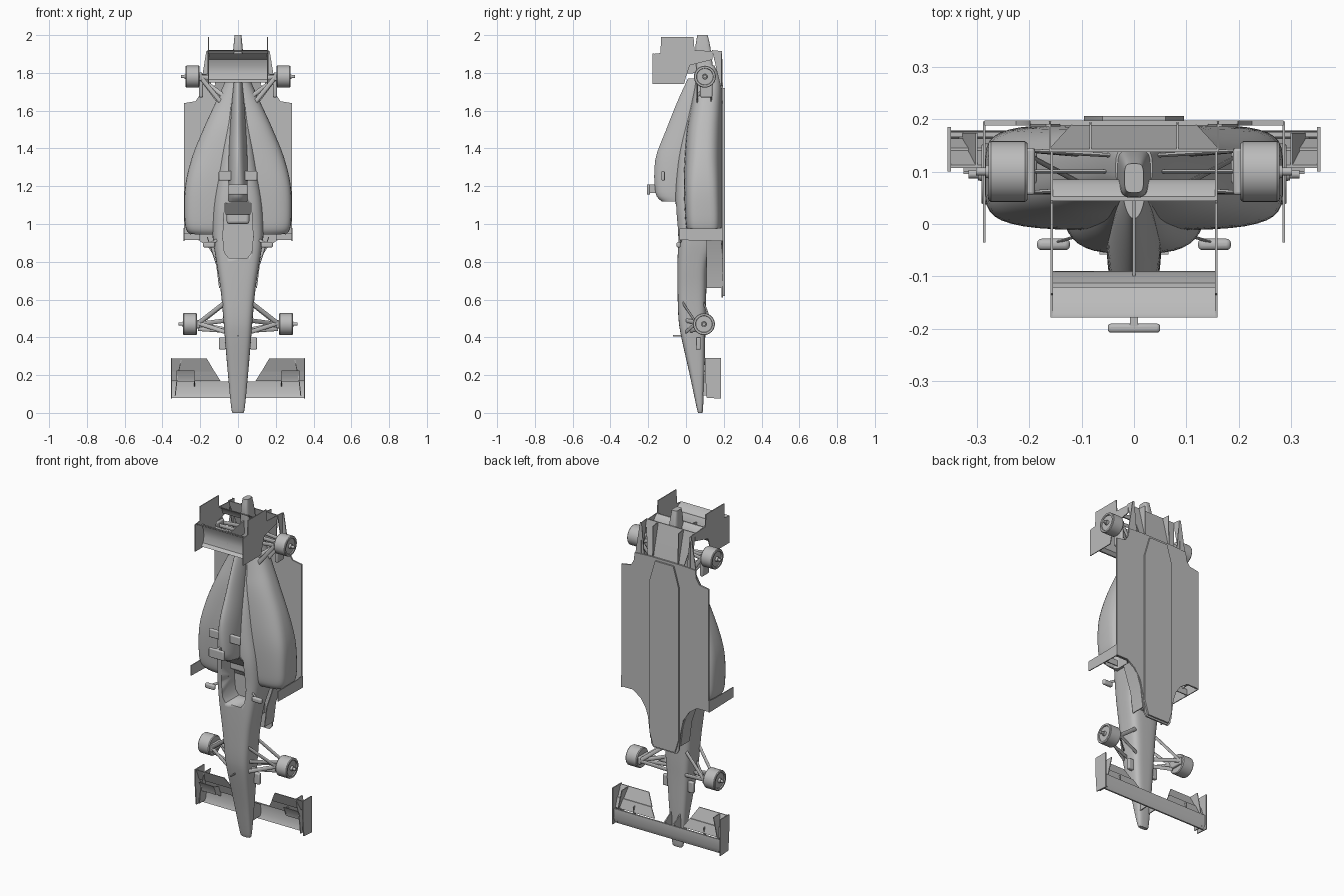
import bpy, bmesh, math
from mathutils import Vector

if "Cube" in bpy.data.objects:
    bpy.data.objects.remove(bpy.data.objects["Cube"], do_unlink=True)

grey = bpy.data.materials.new("body_grey")
grey.use_nodes = True
grey.diffuse_color = (0.5, 0.5, 0.5, 1)
grey.node_tree.nodes["Principled BSDF"].inputs["Base Color"].default_value = (0.5, 0.5, 0.5, 1)


def activate(ob):
    bpy.ops.object.select_all(action="DESELECT")
    ob.select_set(True)
    bpy.context.view_layer.objects.active = ob


def finish(name, bm, mirror=False, bevel=0):
    bmesh.ops.recalc_face_normals(bm, faces=bm.faces)
    me = bpy.data.meshes.new(name)
    bm.to_mesh(me)
    bm.free()
    me.materials.append(grey)
    ob = bpy.data.objects.new(name, me)
    bpy.context.collection.objects.link(ob)
    if bevel:
        mod = ob.modifiers.new("Bevel", "BEVEL")
        mod.width, mod.segments = bevel, 3
    if mirror:
        ob.modifiers.new("Mirror", "MIRROR")
    activate(ob)
    bpy.ops.object.shade_smooth_by_angle(angle=math.radians(35))
    return ob


def prism(name, pts, axis, lo, hi, mirror=False, bevel=0):
    """Extrude a flat outline along one axis; pts hold the other two coordinates in order."""
    bm = bmesh.new()

    def place(p, v):
        c = list(p)
        c.insert("xyz".index(axis), v)
        return bm.verts.new(c)
    bridge(bm, [[place(p, v) for p in pts] for v in (lo, hi)])
    return finish(name, bm, mirror, bevel)


def box(name, x, y, z, mirror=False, bevel=0):
    pts = [(x[0], y[0]), (x[1], y[0]), (x[1], y[1]), (x[0], y[1])]
    return prism(name, pts, "z", z[0], z[1], mirror, bevel)


def sheet(name, path, lo, hi, thick=0.005, mirror=False):
    """Thin curved panel following a side path, spanning sideways."""
    return prism(name, path + [(y - thick, z) for y, z in reversed(path)], "x", lo, hi, mirror)


def symmetric(half):
    return half + [(-x, z) for x, z in reversed(half)]


def bridge(bm, rings):
    for r, s in zip(rings, rings[1:]):
        for i in range(len(r)):
            j = (i + 1) % len(r)
            bm.faces.new((r[i], r[j], s[j], s[i]))
    bm.faces.new(rings[0])
    bm.faces.new(rings[-1])


def ramp(name, rows, thick, mirror=False):
    """Thin panel through rows of: inner x, outer x, y, z."""
    bm = bmesh.new()
    bridge(bm, [[bm.verts.new(p) for p in ((a, y, z), (b, y, z), (b, y - thick, z), (a, y - thick, z))]
                for a, b, y, z in rows])
    return finish(name, bm, mirror)


def loft(name, keys, n=40, steps=4):
    """Smooth hull through sections: z, half width, top y, bottom y, squareness."""
    keys = [Vector(k) for k in keys]
    ext = [keys[0]] + keys + [keys[-1]]
    path = []
    for p, a, b, q in zip(ext, ext[1:], ext[2:], ext[3:]):
        for s in range(steps):
            t = s / steps
            path.append(a + (b - p) * 0.5 * t + (p * 2 - a * 5 + b * 4 - q) * 0.5 * t * t
                        + (a * 3 - p - b * 3 + q) * 0.5 * t ** 3)
    path.append(keys[-1])
    bm, rings = bmesh.new(), []
    for z, w, top, low, e in path:
        ring = []
        for i in range(n):
            c, s = math.cos(math.tau * (i + .5) / n), math.sin(math.tau * (i + .5) / n)
            x = w * math.copysign(abs(c) ** (2 / e), c)
            y = (top + low) / 2 + (low - top) / 2 * math.copysign(abs(s) ** (2 / e), s)
            ring.append(bm.verts.new((x, y, z)))
        rings.append(ring)
    bridge(bm, rings)
    return finish(name, bm)


def lathe(name, prof, y, z, n=32):
    """Revolve an (x, radius) profile about a sideways axle, both sides."""
    bm = bmesh.new()
    bridge(bm, [[bm.verts.new((x, y + r * math.cos(math.tau * i / n), z + r * math.sin(math.tau * i / n)))
                 for i in range(n)] for x, r in prof])
    return finish(name, bm, mirror=True)


def rod(name, a, b, r=0.006):
    """Flattened suspension link, both sides."""
    a, b = Vector(a), Vector(b)
    d = (b - a).normalized()
    u = d.cross(Vector((0, 1, 0))).normalized()
    v = d.cross(u)
    bm = bmesh.new()
    bridge(bm, [[bm.verts.new(p + u * r * 1.9 * math.cos(math.tau * i / 10) + v * r * .7 * math.sin(math.tau * i / 10))
                 for i in range(10)] for p in (a, b)])
    return finish(name, bm, mirror=True)


def cut(ob, cutter):
    mod = ob.modifiers.new("Cut", "BOOLEAN")
    mod.operation, mod.object, mod.solver = "DIFFERENCE", cutter, "EXACT"
    activate(ob)
    bpy.ops.object.modifier_apply(modifier=mod.name)


# Nose, survival cell and the shoulders behind the cockpit
tub = loft("nose_and_tub", [
    (0, .024, .066, .084, 2.5), (.02, .035, .058, .09, 3), (.2, .053, .02, .098, 3.5), (.4, .07, -.025, .102, 4),
    (.5, .078, -.04, .105, 4), (.65, .092, -.045, .108, 4), (.8, .115, -.046, .12, 4),
    (.95, .136, -.045, .185, 4), (1.1, .132, -.056, .19, 3.6), (1.25, .112, -.053, .19, 3),
    (1.4, .09, -.035, .19, 2.8), (1.6, .06, .012, .18, 2.6), (1.74, .04, .045, .16, 2.6)])

# Sidepods sweeping in to the tail
pods = loft("sidepods", [
    (.945, .255, .02, .18, 4.5), (.975, .276, .002, .188, 5), (1.05, .284, -.006, .19, 5), (1.2, .28, -.012, .19, 4.2),
    (1.35, .245, -.008, .19, 3.2), (1.5, .185, .005, .19, 2.8), (1.62, .13, .028, .19, 2.6),
    (1.75, .07, .05, .185, 2.5), (1.84, .035, .065, .15, 3)])

# Cockpit well and radiator inlets
well = prism("cockpit_cutter", symmetric([(.05, .82), (.072, .85), (.08, .93), (.07, 1.11)]), "y", -.3, .08)
inlet = box("inlet_cutter", (.15, .25), (.035, .14), (.9, 1.06), mirror=True, bevel=.02)
for body, cutter in ((tub, well), (pods, well), (pods, inlet)):
    cut(body, cutter)
for cutter in (well, inlet):
    bpy.data.objects.remove(cutter, do_unlink=True)
box("seat_back", (-.06, .06), (.0, .08), (1.0, 1.1), bevel=.015)
prism("headrest", [(-.01, 1.05), (-.058, 1.11), (.05, 1.11), (.05, 1.05)], "x", -.066, .066)

# Engine cover, roll hoop and tail
loft("engine_cover", [
    (1.12, .05, -.13, .1, 2.6), (1.17, .052, -.163, .1, 2.4), (1.34, .05, -.163, .1, 1.8),
    (1.5, .042, -.105, .1, 1.6), (1.65, .032, -.045, .1, 1.6), (1.77, .02, .01, .1, 1.8)])
loft("tail_structure", [
    (1.6, .06, .05, .16, 3), (1.8, .035, .055, .145, 4), (1.93, .025, .05, .13, 4), (2, .018, .06, .115, 4)])
box("camera_bar", (-.05, .05), (-.207, -.19), (1.155, 1.21), bevel=.006)
box("camera_stalk", (-.008, .008), (-.195, -.14), (1.165, 1.21))
box("airbox_winglet", (.035, .102), (-.13, -.112), (1.23, 1.28), mirror=True, bevel=.006)

# Mirrors, nose cameras and sensor
box("mirror", (.122, .185), (-.05, -.028), (.875, .905), mirror=True, bevel=.009)
rod("mirror_stay", (.1, -.02, .92), (.15, -.036, .895), .004)
box("nose_camera", (.064, .1), (.055, .078), (.335, .4), mirror=True, bevel=.006)
box("sensor_mast", (-.003, .003), (-.07, .0), (.405, .412))

# Floor, splitter, plank and vanes
prism("floor", symmetric([(.075, .61), (.09, .63), (.1, .73), (.12, .82), (.16, .88), (.21, .915), (.285, .915),
                          (.285, 1.64), (.225, 1.65), (.205, 1.68), (.198, 1.73), (.11, 1.735)]), "y", .188, .197)
prism("plank", symmetric([(.07, .62), (.095, .7), (.095, 1.6), (.06, 1.72)]), "y", .195, .206)
box("splitter_stay", (-.05, .05), (.09, .19), (.7, .97), bevel=.01)
prism("bargeboard", [(.1, .66), (.115, .78), (.165, .93), (.16, .93), (.11, .78), (.095, .66)],
      "y", .108, .192, mirror=True)
prism("side_vane", [(-.035, .915), (.195, .91), (.195, .98), (.14, .975), (-.035, .975)], "x", .283, .288, mirror=True)
box("vane_bridge", (.2, .286), (.1, .106), (.915, .95), mirror=True)

# Flared diffuser with fins and edge plates
ramp("diffuser_roof", [(-.112, .112, .196, 1.7), (-.13, .13, .178, 1.78), (-.162, .162, .143, 1.92)], .006)
prism("diffuser_edge", [(.14, 1.72), (.199, 1.72), (.168, 1.915), (.158, 1.915)], "y", .186, .191, mirror=True)
for x in (.083, .16):
    prism("diffuser_fin", [(.185, 1.72), (.195, 1.73), (.191, 1.915), (.14, 1.92), (.165, 1.8)],
          "x", x - .002, x + .002, mirror=True)

# Front wing
sheet("front_wing_main", [(.165, .08), (.178, .11), (.175, .165)], -.349, .349, .009)
prism("front_wing_pylon", [(.07, .09), (.168, .095), (.168, .16), (.07, .22)], "x", .026, .032, mirror=True)
ramp("front_wing_lower_flap", [(.092, .349, .163, .168), (.126, .349, .145, .222)], .005, mirror=True)
ramp("front_wing_upper_flap", [(.125, .349, .14, .22), (.165, .349, .112, .287)], .005, mirror=True)
prism("front_endplate", [(.11, .08), (.185, .075), (.185, .29), (.1, .29), (.1, .22)], "x", .349, .355, mirror=True)
prism("wing_turning_vane", [(.335, .09), (.325, .18), (.302, .285), (.298, .285), (.32, .18), (.33, .09)],
      "y", .11, .173, mirror=True)
sheet("wing_cascade", [(.125, .165), (.12, .19), (.1, .225)], .23, .325, .005, mirror=True)
prism("cascade_strut", [(.118, .17), (.165, .14), (.165, .2), (.1, .22)], "x", .228, .232, mirror=True)

# Rear wing
sheet("rear_wing_main", [(-.115, 1.75), (-.098, 1.765), (-.09, 1.8), (-.094, 1.84), (-.112, 1.878)], -.155, .155, .009)
sheet("rear_wing_flap", [(-.116, 1.872), (-.14, 1.885), (-.172, 1.902)], -.155, .155, .006)
sheet("beam_wing", [(.085, 1.87), (.075, 1.9), (.052, 1.918)], -.155, .155, .008)
prism("rear_endplate", [(-.178, 1.74), (-.01, 1.74), (.0, 1.78), (.02, 1.84), (.06, 1.85), (.14, 1.87),
                        (.14, 1.915), (.045, 1.92), (.04, 1.99), (-.132, 1.99), (-.135, 1.905), (-.178, 1.9)],
      "x", .154, .159, mirror=True)
prism("rear_wing_pylon", [(-.1, 1.79), (.07, 1.8), (.07, 1.88), (-.1, 1.85)], "x", -.003, .003)

# Wheel drums and axles
for end, x, y, z in (("front", .217, .095, .47), ("rear", .203, .1, 1.78)):
    lathe(end + "_wheel_drum", [(x, .03), (x, .054), (x + .005, .058), (x + .07, .058), (x + .074, .055),
                                (x + .074, .045), (x + .068, .043), (x + .068, .014), (x + .08, .012),
                                (x + .08, .008), (x + .098, .008)], y, z)
    box(end + "_upright", (x - .014, x + .01), (y - .045, y + .045), (z - .022, z + .022), mirror=True, bevel=.006)
box("rear_brake_duct", (.185, .207), (.075, .14), (1.67, 1.77), mirror=True, bevel=.008)

# Suspension links: hub point to body point
front = (((.21, .055, .475), (.07, .0, .43)), ((.21, .055, .475), (.075, -.015, .58)),
         ((.21, .135, .47), (.06, .09, .44)), ((.21, .135, .47), (.07, .095, .58)),
         ((.21, .13, .47), (.06, -.01, .49)), ((.21, .07, .445), (.06, .02, .435)))
rear = (((.2, .06, 1.78), (.04, .07, 1.76)), ((.2, .06, 1.78), (.07, .06, 1.62)),
        ((.2, .14, 1.78), (.03, .13, 1.8)), ((.2, .14, 1.78), (.08, .13, 1.62)),
        ((.2, .13, 1.77), (.05, .05, 1.66)), ((.2, .1, 1.78), (.02, .1, 1.78)))
for end, links in (("front", front), ("rear", rear)):
    for a, b in links:
        rod(end + "_suspension_link", a, b)
